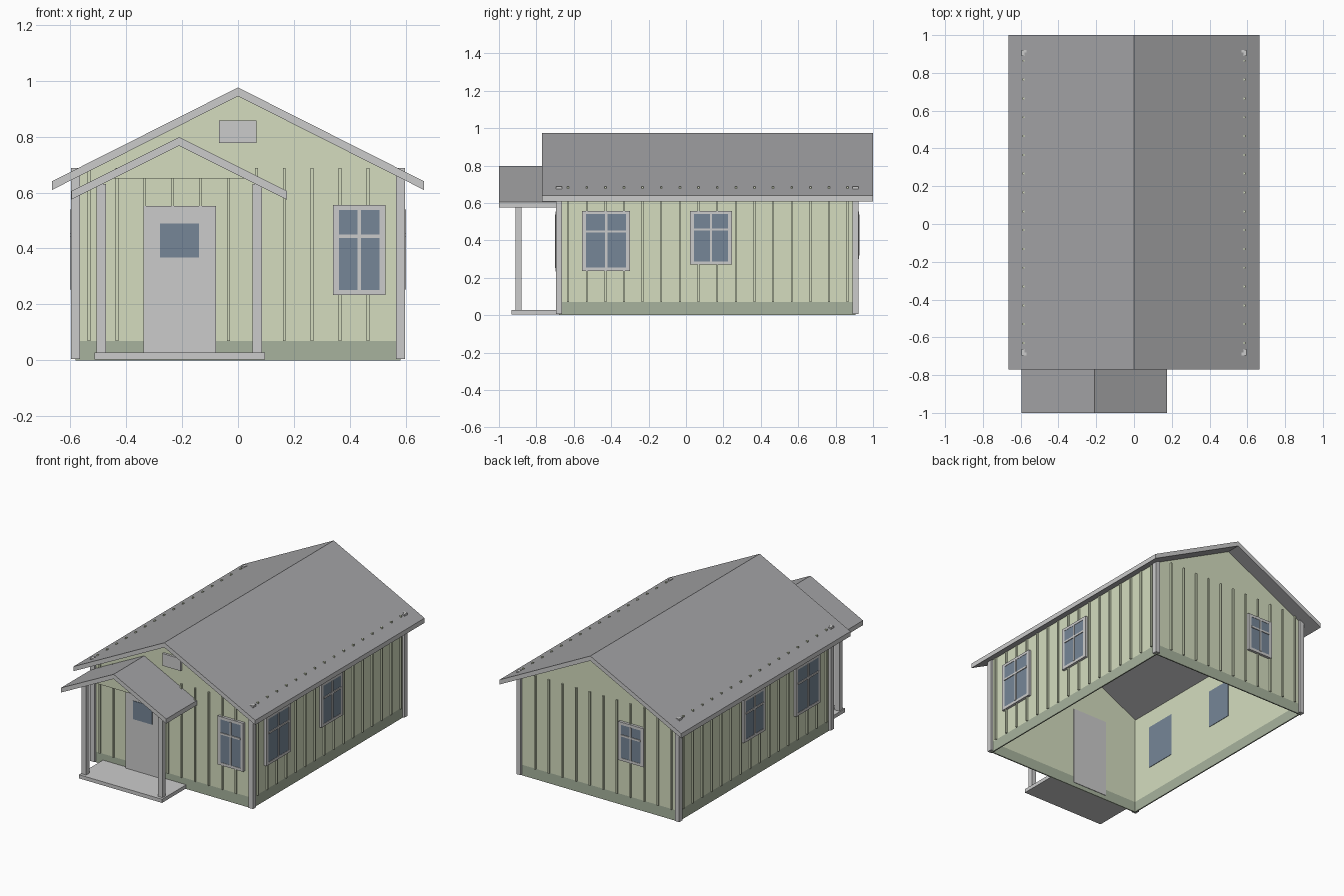
import bpy

if "Cube" in bpy.data.objects:
    bpy.data.objects.remove(bpy.data.objects["Cube"])

def mat(name, c):
    m = bpy.data.materials.new(name)
    m.diffuse_color = (*c, 1)
    m.use_nodes = True
    m.node_tree.nodes["Principled BSDF"].inputs["Base Color"].default_value = m.diffuse_color
    return m

GREEN = mat("siding_green", (0.66, 0.72, 0.52))
BASE = mat("base_green", (0.39, 0.45, 0.34))
GLASS = mat("glass_blue", (0.18, 0.24, 0.31))
ROOF = mat("roof_grey", (0.37, 0.37, 0.38))
TRIM = mat("trim_grey", (0.78, 0.78, 0.78))

X, Y0, Y1 = 0.58, -0.68, 0.907       # outer wall planes
RIDGE, SLOPE, THICK = 0.975, 0.504, 0.031
T = 0.008                            # wall thickness

def make(name, verts, faces, *mats):
    me = bpy.data.meshes.new(name)
    me.from_pydata(verts, [], faces)
    for m in mats:
        me.materials.append(m)
    ob = bpy.data.objects.new(name, me)
    bpy.context.collection.objects.link(ob)
    return ob

def boxes(name, items, m):
    """One object out of boxes given as (x0, x1, y0, y1, z0, z1)."""
    verts, faces = [], []
    for x0, x1, y0, y1, z0, z1 in items:
        x0, x1 = sorted((x0, x1))
        y0, y1 = sorted((y0, y1))
        n = len(verts)
        verts += [(x, y, z) for z in (z0, z1)
                  for x, y in ((x0, y0), (x1, y0), (x1, y1), (x0, y1))]
        for f in ((3, 2, 1, 0), (4, 5, 6, 7), (0, 1, 5, 4),
                  (1, 2, 6, 5), (2, 3, 7, 6), (3, 0, 4, 7)):
            faces.append([n + i for i in f])
    return make(name, verts, faces, m)

def prism(name, profile, y0, y1, *mats):
    """Extrude an x-z profile (counter-clockwise from the front) along y."""
    n = len(profile)
    verts = [(x, y, z) for y in (y0, y1) for x, z in profile]
    faces = [list(range(n)), list(range(2 * n - 1, n - 1, -1))]
    faces += [[i, i + n, (i + 1) % n + n, (i + 1) % n] for i in range(n)]
    return make(name, verts, faces, *mats)

def roof(name, cx, half, ridge, slope, y0, y1):
    """Bent slab: dark sheets, light edge boards."""
    e = ridge - slope * half
    prof = [(cx - half, e), (cx - half, e - THICK), (cx, ridge - THICK),
            (cx + half, e - THICK), (cx + half, e), (cx, ridge)]
    ob = prism(name, prof, y0, y1, TRIM, ROOF)
    for p in ob.data.polygons:
        if 0.3 < abs(p.normal.z) < 0.99:
            p.material_index = 1

def on_wall(side, u0, u1, d0, d1, z0, z1):
    """Box on a wall: u runs along the wall, d points outwards."""
    if side == "front":
        return (u0, u1, Y0 - d0, Y0 - d1, z0, z1)
    if side == "back":
        return (u0, u1, Y1 + d0, Y1 + d1, z0, z1)
    s = 1 if side == "right" else -1
    return (s * (X + d0), s * (X + d1), u0, u1, z0, z1)

# Walls and base band (open underneath)
top = RIDGE - THICK
gable = [(-X, 0.07), (X, 0.07), (X, top - SLOPE * X), (0, top), (-X, top - SLOPE * X)]
prism("front_wall", gable, Y0, Y0 + T, GREEN)
prism("back_wall", gable, Y1 - T, Y1, GREEN)
for side in ("left", "right"):
    boxes(side + "_wall", [on_wall(side, Y0 + T, Y1 - T, -T, 0, 0.07, top - SLOPE * X)], GREEN)
boxes("base_band", [(-X, X, Y0, Y0 + T, 0, 0.07), (-X, X, Y1 - T, Y1, 0, 0.07)] +
      [on_wall(s, Y0 + T, Y1 - T, -T, 0, 0, 0.07) for s in ("left", "right")], BASE)

# Battens
for side, start, count in (("front", -0.532, 11), ("back", -0.532, 11),
                           ("left", -0.63, 16), ("right", -0.63, 16)):
    boxes(side + "_battens",
          [on_wall(side, start + 0.0996 * i - 0.005, start + 0.0996 * i + 0.005,
                   0, 0.011, 0.07, 0.688) for i in range(count)], GREEN)

# Corner boards, L-shaped
for sx, xn in ((-1, "left"), (1, "right")):
    for y, sy, yn in ((Y0, -1, "front"), (Y1, 1, "back")):
        boxes(f"{yn}_{xn}_corner_board",
              [(sx * 0.564, sx * 0.596, y, y + sy * 0.015, 0.006, 0.688),
               (sx * X, sx * 0.596, y, y - sy * 0.018, 0.006, 0.688)], TRIM)

# Roofs
roof("main_roof", 0, 0.665, RIDGE, SLOPE, -0.77, 1.0)
roof("porch_roof", -0.21, 0.385, 0.798, 0.5, -1.0, Y0)

# Windows: frame, glass and glazing bars
def window(name, side, u0, u1, z0, z1):
    f, g = 0.021, 0.018
    def b(*a):
        return on_wall(side, *a)
    boxes(name + "_frame", [b(u0, u0 + f, 0, 0.017, z0, z1), b(u1 - f, u1, 0, 0.017, z0, z1),
                            b(u0 + f, u1 - f, 0, 0.017, z0, z0 + g),
                            b(u0 + f, u1 - f, 0, 0.017, z1 - g, z1)], TRIM)
    boxes(name + "_glass", [b(u0 + f, u1 - f, -T - 0.003, 0.015, z0 + g, z1 - g)], GLASS)
    um, zm = (u0 + u1) / 2, z0 + 0.655 * (z1 - z0)
    boxes(name + "_bars", [b(um - 0.006, um + 0.006, 0.015, 0.02, z0 + g, z1 - g),
                           b(u0 + f, um - 0.006, 0.015, 0.02, zm - 0.006, zm + 0.006),
                           b(um + 0.006, u1 - f, 0.015, 0.02, zm - 0.006, zm + 0.006)], TRIM)

window("front_window", "front", 0.339, 0.526, 0.234, 0.555)
window("back_window", "back", -0.335, -0.15, 0.30, 0.555)
for side in ("left", "right"):
    window(side + "_large_window", side, -0.555, -0.299, 0.236, 0.558)
    window(side + "_small_window", side, 0.021, 0.245, 0.27, 0.558)

# Door with light, gable vent
boxes("door", [on_wall("front", -0.337, -0.078, -T - 0.003, 0.015, 0.028, 0.551)], TRIM)
boxes("door_glass", [on_wall("front", -0.279, -0.139, 0.013, 0.018, 0.368, 0.489)], GLASS)
boxes("gable_vent", [on_wall("front", -0.067, 0.066, 0, 0.015, 0.777, 0.858)], TRIM)

# Porch: slab, posts, gable panel
boxes("porch_slab", [(-0.512, 0.097, -0.932, Y0, 0.004, 0.028)], TRIM)
for name, x in (("left_porch_post", -0.489), ("right_porch_post", 0.069)):
    boxes(name, [(x - 0.017, x + 0.017, -0.912, -0.879, 0.028, 0.63)], TRIM)
prism("porch_gable_panel", [(-0.444, 0.65), (0.024, 0.65), (-0.21, 0.767)], -0.905, -0.89, GREEN)
